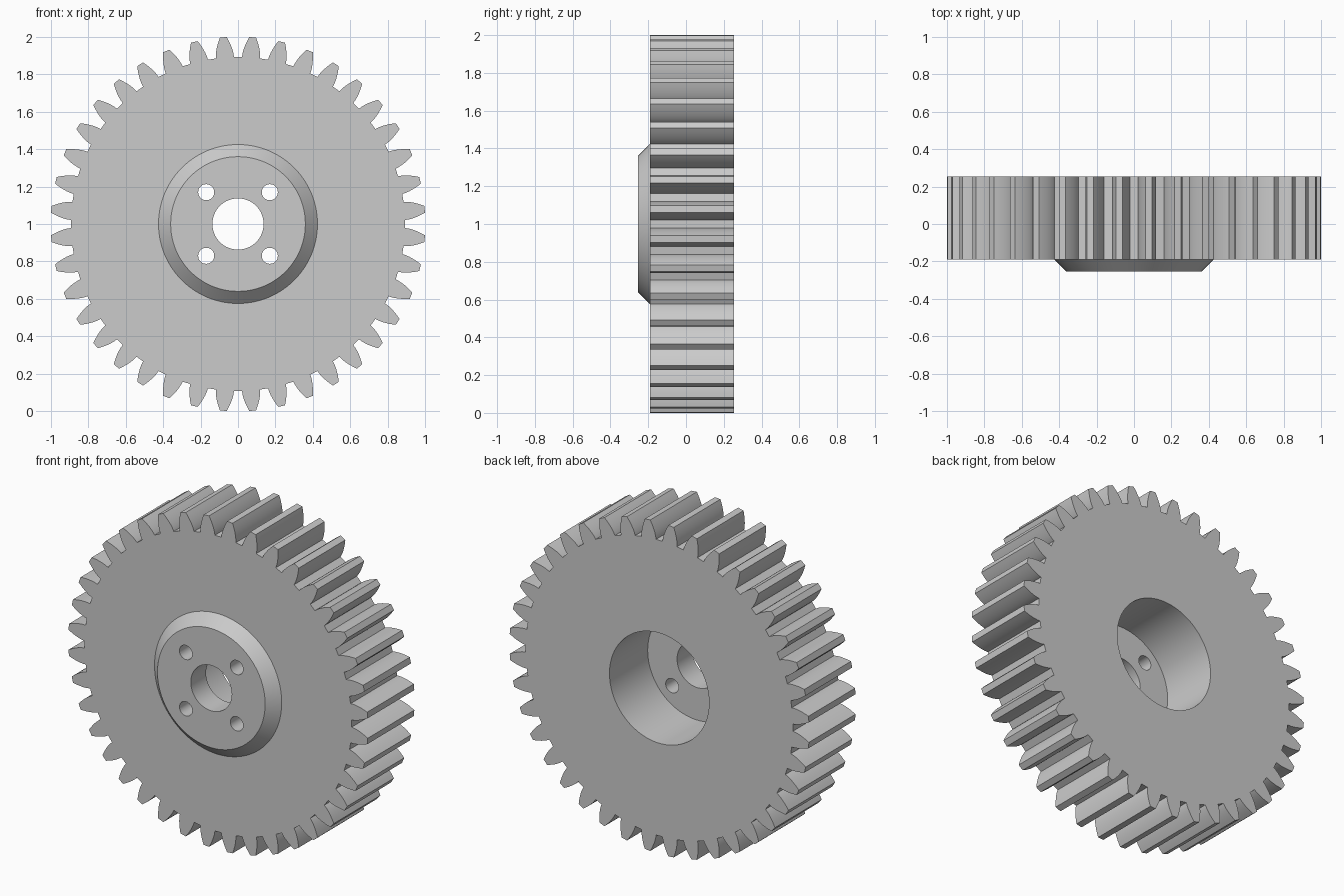
import bpy, math
from math import pi, sin, cos, tan, acos, radians

if "Cube" in bpy.data.objects:
    bpy.data.objects.remove(bpy.data.objects["Cube"], do_unlink=True)

TEETH, TIP_R, ROOT_R = 40, 1.0015, 0.893
PITCH_R = 0.954
BASE_R = PITCH_R * cos(radians(20))
FRONT, BACK, HUB_FRONT, POCKET_FLOOR = -0.19, 0.255, -0.255, -0.11
CENTRE_Z = 1.0

steel = bpy.data.materials.new("steel grey")
steel.use_nodes = True
grey = (0.6, 0.6, 0.6, 1)
steel.diffuse_color = grey
steel.node_tree.nodes["Principled BSDF"].inputs["Base Color"].default_value = grey


def involute(angle):
    return tan(angle) - angle


def half_angle(r):
    """Half of the tooth's angular width at radius r."""
    flank = involute(acos(min(1, BASE_R / r)))
    return pi / (2 * TEETH) + involute(radians(20)) - flank


def circle(r, count):
    return [(r * cos(2 * pi * i / count), r * sin(2 * pi * i / count)) for i in range(count)]


def prism(name, loops):
    """Solid through loops of equal length, each given as (y, points)."""
    n = len(loops[0][1])
    verts = [(x, y, z + CENTRE_Z) for y, pts in loops for x, z in pts]
    last = (len(loops) - 1) * n
    faces = [list(range(n)), [last + i for i in reversed(range(n))]]
    for k in range(len(loops) - 1):
        for i in range(n):
            j = (i + 1) % n
            faces.append([k * n + j, k * n + i, (k + 1) * n + i, (k + 1) * n + j])
    mesh = bpy.data.meshes.new(name)
    mesh.from_pydata(verts, [], faces)
    mesh.materials.append(steel)
    obj = bpy.data.objects.new(name, mesh)
    bpy.context.collection.objects.link(obj)
    return obj


def combine(target, tool, operation):
    mod = target.modifiers.new(operation, 'BOOLEAN')
    mod.operation, mod.object, mod.solver = operation, tool, 'EXACT'
    bpy.context.view_layer.objects.active = target
    bpy.ops.object.modifier_apply(modifier=mod.name)
    bpy.data.objects.remove(tool, do_unlink=True)


# Toothed rim outline with involute flanks
STEPS = 6
radii = [ROOT_R] + [BASE_R + (TIP_R - BASE_R) * i / STEPS for i in range(STEPS + 1)]
flank = [(r, half_angle(r)) for r in radii]
tooth = [(r, -a) for r, a in flank] + [(r, a) for r, a in reversed(flank)]
outline = []
for t in range(TEETH):
    mid = 2 * pi * (t + 0.5) / TEETH
    outline += [(r * cos(mid + a), r * sin(mid + a)) for r, a in tooth]
gear = prism("gear_wheel", [(FRONT, outline), (BACK, outline)])

# Chamfered front hub
SEG = 96
hub = prism("hub", [(HUB_FRONT, circle(0.36, SEG)), (FRONT, circle(0.425, SEG)),
                    (FRONT + 0.03, circle(0.425, SEG))])
combine(gear, hub, 'UNION')

# Rear pocket, centre bore and four bolt holes
pocket = prism("pocket_cutter", [(POCKET_FLOOR, circle(0.333, SEG)), (BACK + 0.1, circle(0.333, SEG))])
combine(gear, pocket, 'DIFFERENCE')
bore = prism("bore_cutter", [(HUB_FRONT - 0.1, circle(0.137, 64)), (0, circle(0.137, 64))])
combine(gear, bore, 'DIFFERENCE')
for sx in (-1, 1):
    for sz in (-1, 1):
        ring = [(x + sx * 0.17, z + sz * 0.17) for x, z in circle(0.043, 32)]
        hole = prism("bolt_cutter", [(HUB_FRONT - 0.1, ring), (0, ring)])
        combine(gear, hole, 'DIFFERENCE')

# Smooth curved walls, keep edges crisp
bpy.ops.object.select_all(action='DESELECT')
gear.select_set(True)
bpy.context.view_layer.objects.active = gear
bpy.ops.object.shade_smooth_by_angle(angle=radians(25))
